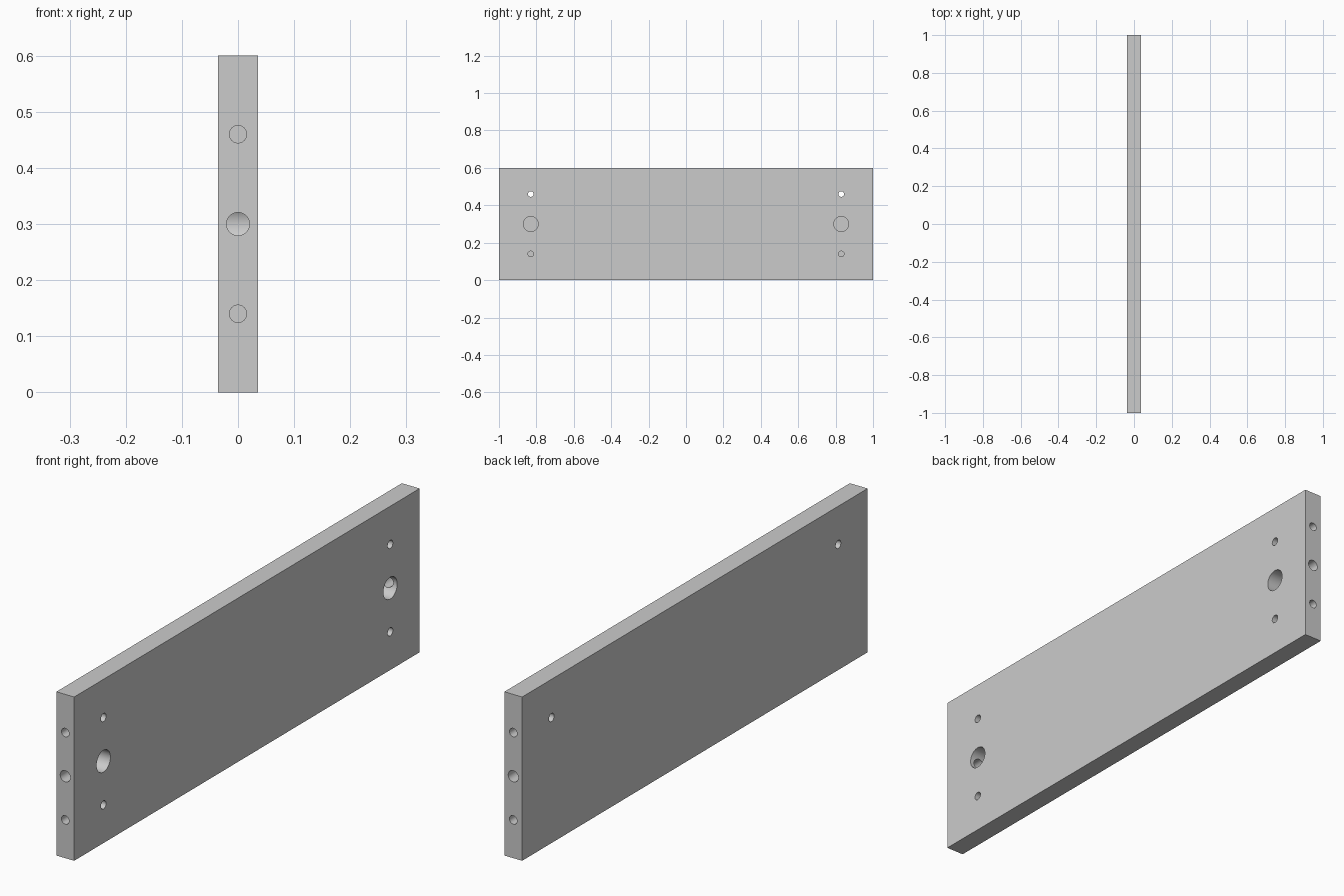
import bpy
from math import pi

if "Cube" in bpy.data.objects:
    bpy.data.objects.remove(bpy.data.objects["Cube"])

T, L, H = 0.072, 2.0, 0.6      # thickness, length, height
FACE = T / 2
HOLE_Y = 0.83

# Flat board
bpy.ops.mesh.primitive_cube_add(size=1, location=(0, 0, H / 2))
panel = bpy.context.object
panel.name = "drilled_panel"
panel.scale = (T, L, H)
bpy.ops.object.transform_apply(location=True, scale=True)


def drill(axis, start, end, side, z, r, y=0.0):
    """Cut a round hole along x (face) or y (end grain) out of the panel."""
    mid, depth = (start + end) / 2, abs(end - start)
    if axis == "X":
        loc, rot = (mid, side * y, z), (0, pi / 2, 0)
    else:
        loc, rot = (0, side * mid, z), (pi / 2, 0, 0)
    bpy.ops.mesh.primitive_cylinder_add(vertices=48, radius=r, depth=depth,
                                        location=loc, rotation=rot)
    cutter = bpy.context.object
    cutter.name = "hole_cutter"
    cutter.hide_render = True
    bpy.context.view_layer.objects.active = panel
    mod = panel.modifiers.new("hole", "BOOLEAN")
    mod.operation = "DIFFERENCE"
    mod.solver = "EXACT"
    mod.object = cutter
    bpy.ops.object.modifier_apply(modifier=mod.name)
    bpy.data.objects.remove(cutter, do_unlink=True)


for side in (-1, 1):
    # Face holes: through pin hole, blind cam pocket, blind pin hole
    drill("X", -0.1, 0.1, side, 0.46, 0.015, HOLE_Y)
    drill("X", FACE - 0.058, 0.1, side, 0.30, 0.04, HOLE_Y)
    drill("X", FACE - 0.05, 0.1, side, 0.14, 0.015, HOLE_Y)
    # End holes: bolt bore reaching the cam pocket, two dowel holes
    drill("Y", HOLE_Y, 1.05, side, 0.30, 0.0205)
    for z in (0.14, 0.46):
        drill("Y", 0.88, 1.05, side, z, 0.0155)

# Smooth bores, crisp board edges
bpy.ops.object.select_all(action="DESELECT")
panel.select_set(True)
bpy.context.view_layer.objects.active = panel
bpy.ops.object.shade_smooth_by_angle(angle=pi / 6)
